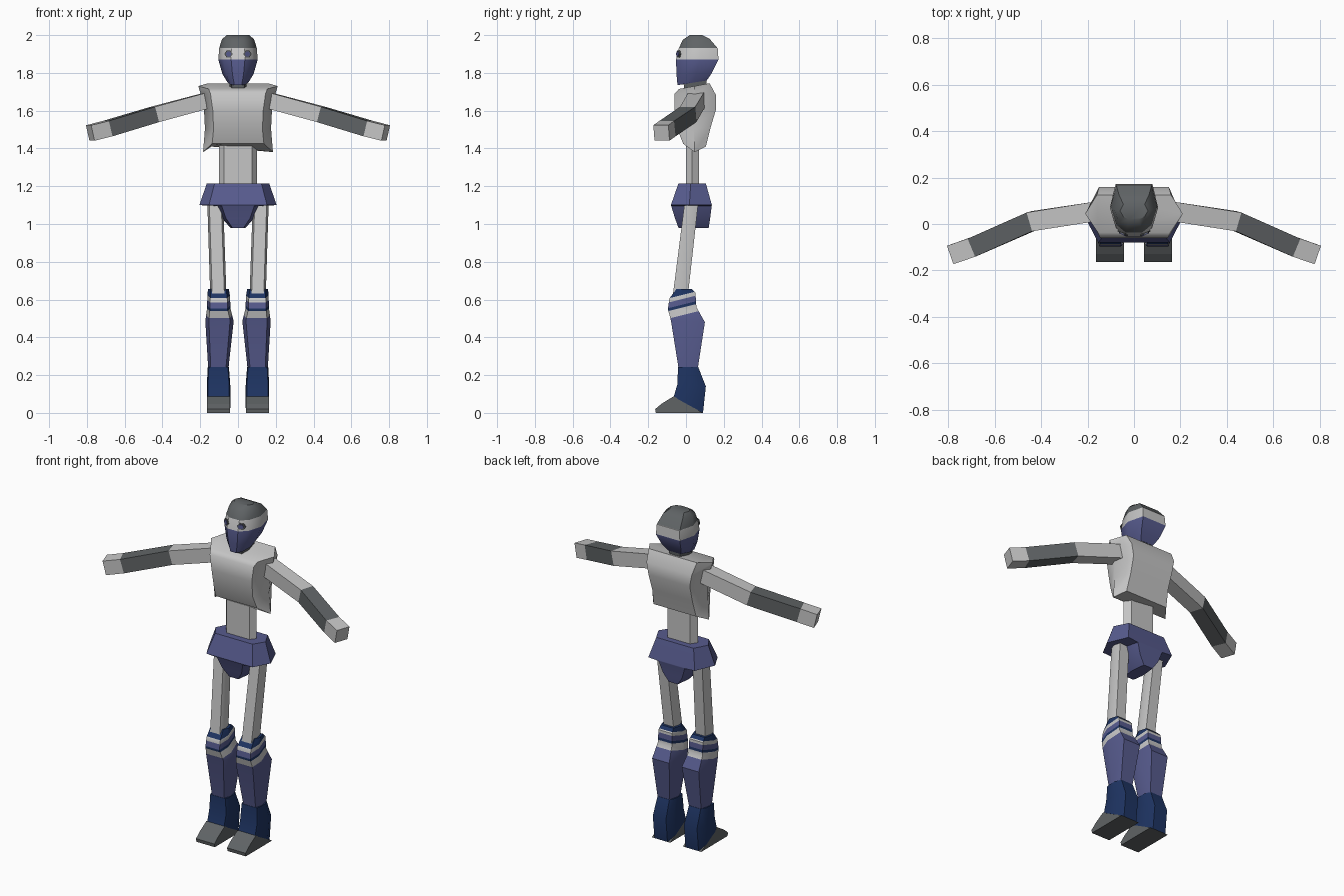
import bpy, bmesh, math
from mathutils import Vector

if "Cube" in bpy.data.objects:
    bpy.data.objects.remove(bpy.data.objects["Cube"])


def material(name, rgb):
    m = bpy.data.materials.new(name)
    m.diffuse_color = (*rgb, 1)
    m.use_nodes = True
    m.node_tree.nodes["Principled BSDF"].inputs["Base Color"].default_value = m.diffuse_color
    return m


LIGHT = material("light grey", (0.56, 0.56, 0.56))
GREY = material("dark grey", (0.115, 0.125, 0.13))
BLUE = material("slate blue", (0.095, 0.105, 0.27))
NAVY = material("navy", (0.013, 0.034, 0.122))


def finish(bm, name, mats, mirror=False, smooth=35):
    bmesh.ops.recalc_face_normals(bm, faces=bm.faces)
    me = bpy.data.meshes.new(name)
    bm.to_mesh(me)
    bm.free()
    for m in mats:
        me.materials.append(m)
    ob = bpy.data.objects.new(name, me)
    bpy.context.collection.objects.link(ob)
    bpy.ops.object.select_all(action='DESELECT')
    bpy.context.view_layer.objects.active = ob
    ob.select_set(True)
    if smooth:
        bpy.ops.object.shade_smooth_by_angle(angle=math.radians(smooth))
    if mirror:
        ob.modifiers.new("mirror", 'MIRROR').use_mirror_merge = False
    return ob


def skin(bm, rings):
    """Join rings of points into a closed tube."""
    vs = [[bm.verts.new(p) for p in r] for r in rings]
    n = len(vs[0])
    for a, b in zip(vs, vs[1:]):
        for i in range(n):
            j = (i + 1) % n
            bm.faces.new((a[i], a[j], b[j], b[i]))
    bm.faces.new(vs[0])
    bm.faces.new(vs[-1])


def loft(section, rings):
    """section: half outline (x factor, front-to-back factor).
    ring: z front, z back, half width, y front, y back, centre x, side lift."""
    full = section + [(-x, t) for x, t in reversed(section)]
    bm = bmesh.new()
    out = []
    for zf, zb, w, y0, y1, cx, dz in rings:
        out.append([(cx + x * w, y0 + t * (y1 - y0),
                     zf + t * (zb - zf) + (dz if abs(x) == 1 else 0)) for x, t in full])
    skin(bm, out)
    return bm


def paint_bands(bm, cuts, indices, slope=0.0, y_ref=0.0):
    """Cut at (sloping) heights, listed downward, and colour the bands between."""
    for z in cuts:
        bmesh.ops.bisect_plane(bm, geom=bm.verts[:] + bm.edges[:] + bm.faces[:],
                               plane_co=(0, y_ref, z), plane_no=(0, -slope, 1))
    for f in bm.faces:
        c = f.calc_center_median()
        h = c.z - slope * (c.y - y_ref)
        f.material_index = indices[sum(h < z for z in cuts)]


HEX = [(0.75, 0), (1, 0.45), (0.75, 1)]
BOX = [(0.9, 0), (1, 0.15), (1, 0.7), (0.7, 1)]
SKULL = [(0.35, 0), (0.75, 0.16), (1, 0.55), (0.76, 1)]

# Head: cap, face band and mask
bm = loft(SKULL, [
    (1.735, 1.76, 0.055, -0.045, 0.11, 0, 0),
    (1.79, 1.80, 0.083, -0.05, 0.137, 0, 0),
    (1.87, 1.87, 0.104, -0.053, 0.172, 0, 0),
    (1.93, 1.93, 0.10, -0.038, 0.168, 0, 0),
    (1.975, 1.98, 0.085, -0.017, 0.125, 0, 0),
    (2.0, 2.0, 0.06, 0.02, 0.085, 0, 0)])
paint_bands(bm, [1.932, 1.872], [0, 1, 2])
finish(bm, "head", [GREY, LIGHT, BLUE])

# Eyes: thin hexagonal plates, dark rim and blue centre
for name, r, y, mat in (("eye_rim", 0.022, -0.036, GREY), ("eye_centre", 0.015, -0.040, BLUE)):
    bm = bmesh.new()
    rings = []
    for dy in (0.0, -0.006):
        rings.append([(0.05 + r * math.cos(k * math.pi / 3),
                       y + dy + 0.45 * r * math.cos(k * math.pi / 3),
                       1.90 + r * 0.95 * math.sin(k * math.pi / 3)) for k in range(6)])
    skin(bm, rings)
    finish(bm, name, [mat], mirror=True, smooth=0)

# Neck
finish(loft(HEX, [(1.66, 1.66, 0.035, -0.005, 0.10, 0, 0),
                  (1.77, 1.77, 0.05, -0.015, 0.11, 0, 0)]), "neck", [GREY])

# Chest
finish(loft([(0.74, 0), (1, 0.5), (0.76, 1)], [
    (1.425, 1.41, 0.185, -0.015, 0.105, 0, -0.037),
    (1.50, 1.51, 0.175, -0.045, 0.13, 0, 0),
    (1.60, 1.61, 0.18, -0.06, 0.16, 0, 0),
    (1.69, 1.68, 0.197, -0.06, 0.16, 0, 0),
    (1.715, 1.745, 0.21, -0.037, 0.125, 0, 0)]), "chest", [LIGHT], smooth=50)

# Waist
finish(loft(HEX, [(1.19, 1.19, 0.10, -0.0, 0.07, 0, 0),
                  (1.45, 1.45, 0.10, 0.0, 0.07, 0, 0)]), "waist", [LIGHT], smooth=50)

# Pelvis
finish(loft(HEX, [
    (0.98, 0.98, 0.04, -0.04, 0.12, 0, 0),
    (1.03, 1.03, 0.085, -0.058, 0.128, 0, 0),
    (1.095, 1.095, 0.115, -0.078, 0.136, 0, 0),
    (1.10, 1.10, 0.205, -0.08, 0.137, 0, 0),
    (1.215, 1.215, 0.165, -0.04, 0.105, 0, 0)]), "pelvis", [BLUE])

# Thighs
finish(loft(HEX, [(0.62, 0.62, 0.043, -0.07, 0.01, 0.104, 0),
                  (1.13, 1.13, 0.042, -0.005, 0.067, 0.121, 0)]),
       "thigh", [LIGHT], mirror=True, smooth=65)

# Shins with sloping stripes
bm = loft([(0.75, 0), (1, 0.4), (0.75, 1)], [
    (0.24, 0.24, 0.054, -0.04, 0.063, 0.104, 0),
    (0.49, 0.48, 0.075, -0.08, 0.10, 0.098, 0),
    (0.55, 0.56, 0.062, -0.096, 0.055, 0.102, 0),
    (0.605, 0.635, 0.06, -0.088, 0.05, 0.102, 0),
    (0.657, 0.657, 0.055, -0.05, 0.03, 0.104, 0)])
paint_bands(bm, [0.607, 0.585, 0.555, 0.54, 0.50], [0, 1, 2, 0, 1, 2], 0.25, -0.09)
finish(bm, "shin", [NAVY, LIGHT, BLUE], mirror=True, smooth=30)

# Boots
finish(loft(BOX, [
    (0.085, 0.0, 0.062, -0.065, 0.09, 0.103, 0),
    (0.15, 0.14, 0.062, -0.046, 0.105, 0.103, 0),
    (0.242, 0.242, 0.056, -0.042, 0.065, 0.104, 0)]), "boot", [NAVY], mirror=True, smooth=30)

# Feet: wedge profile extruded sideways
profile = [(-0.065, 0.088), (-0.13, 0.048), (-0.163, 0.02), (-0.16, 0), (0.09, 0)]
bm = bmesh.new()
skin(bm, [[(x, y, z) for y, z in profile] for x in (0.042, 0.164)])
finish(bm, "foot", [GREY], mirror=True, smooth=0)

# Arms: square tube along shoulder, elbow, wrist and fingertips
path = [Vector(p) for p in ((0.16, 0.055, 1.655), (0.44, 0.012, 1.58),
                            (0.69, -0.098, 1.505), (0.782, -0.13, 1.482))]


def square(i, size=0.042):
    d = (path[min(i + 1, 3)] - path[max(i - 1, 0)]).normalized()
    side = d.cross(Vector((0, 0, 1))).normalized()
    up = side.cross(d)
    return [path[i] + size * (a * side + b * up)
            for a, b in ((-1, -1), (1, -1), (1, 1), (-1, 1))]


for i, (name, mat) in enumerate((("upper_arm", LIGHT), ("forearm", GREY), ("hand", LIGHT))):
    bm = bmesh.new()
    skin(bm, [square(i), square(i + 1)])
    finish(bm, name, [mat], mirror=True, smooth=0)
